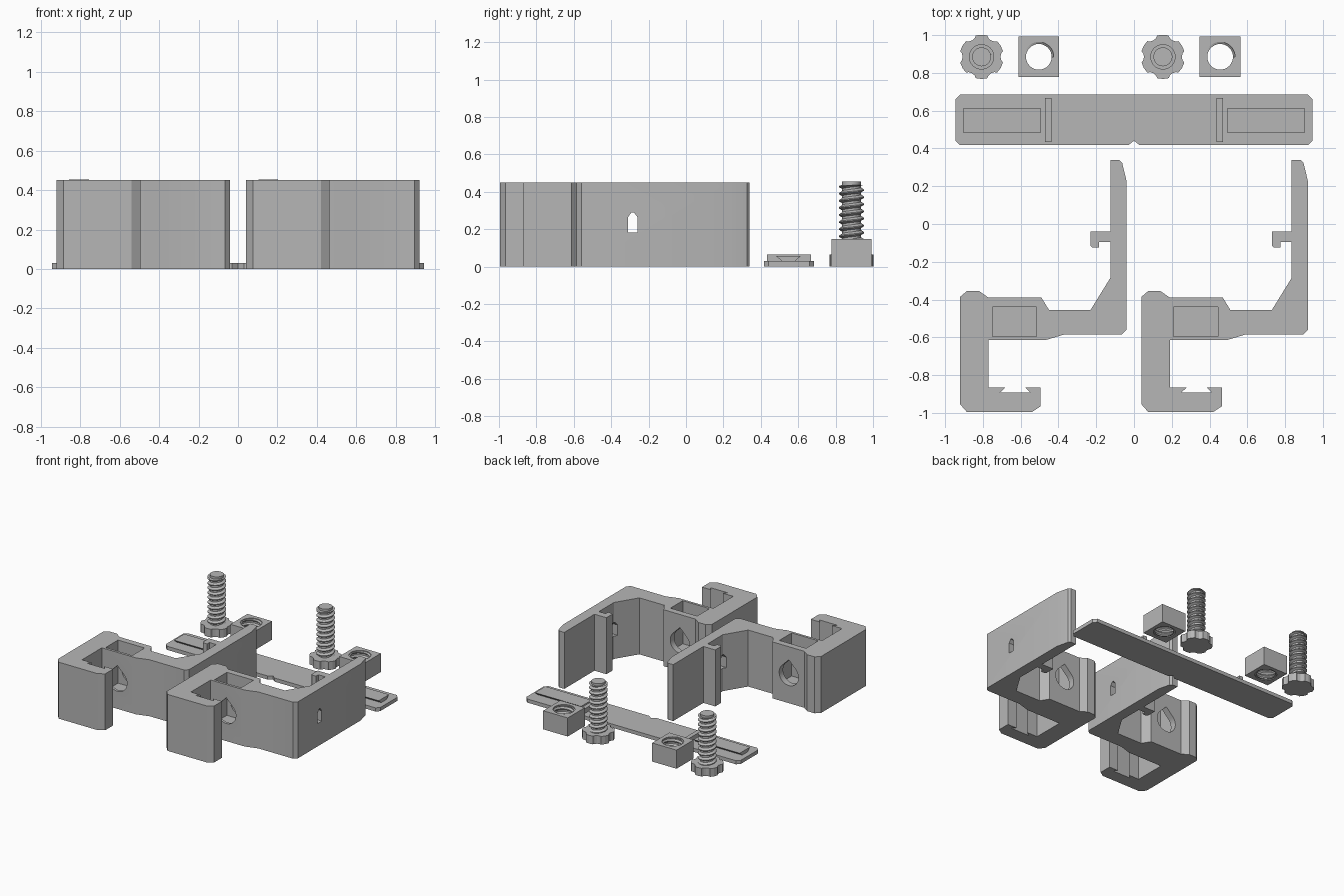
import bpy, bmesh
from math import sin, cos, pi, radians, sqrt

if "Cube" in bpy.data.objects:
    bpy.data.objects.remove(bpy.data.objects["Cube"])

GREY = (0.47, 0.47, 0.47, 1.0)
mat = bpy.data.materials.new("plain_grey")
mat.use_nodes = True
mat.diffuse_color = GREY
mat.node_tree.nodes["Principled BSDF"].inputs["Base Color"].default_value = GREY


def finish(name, bm):
    mesh = bpy.data.meshes.new(name)
    bm.to_mesh(mesh)
    bm.free()
    obj = bpy.data.objects.new(name, mesh)
    bpy.context.collection.objects.link(obj)
    mesh.materials.append(mat)
    return obj


def prism(name, outline, lo, hi, axis="z"):
    """Extrude a 2D outline from lo to hi along one axis."""
    place = {"x": lambda a, b, t: (t, a, b),
             "y": lambda a, b, t: (a, t, b),
             "z": lambda a, b, t: (a, b, t)}[axis]
    bm = bmesh.new()
    low = [bm.verts.new(place(a, b, lo)) for a, b in outline]
    high = [bm.verts.new(place(a, b, hi)) for a, b in outline]
    bm.faces.new(low)
    bm.faces.new(high)
    n = len(outline)
    for i in range(n):
        j = (i + 1) % n
        bm.faces.new((low[i], low[j], high[j], high[i]))
    bmesh.ops.recalc_face_normals(bm, faces=bm.faces)
    return finish(name, bm)


def rect(x0, x1, y0, y1):
    return [(x0, y0), (x1, y0), (x1, y1), (x0, y1)]


def circle(x, y, r, n=40):
    return [(x + r * cos(2 * pi * i / n), y + r * sin(2 * pi * i / n)) for i in range(n)]


def select_only(obj):
    bpy.ops.object.select_all(action="DESELECT")
    obj.select_set(True)
    bpy.context.view_layer.objects.active = obj


def cut(obj, cutter):
    mod = obj.modifiers.new("cut", "BOOLEAN")
    mod.operation = "DIFFERENCE"
    mod.solver = "EXACT"
    mod.object = cutter
    cutter.hide_render = True
    select_only(obj)
    bpy.ops.object.modifier_apply(modifier=mod.name)
    bpy.data.objects.remove(cutter)


def smooth(obj):
    select_only(obj)
    bpy.ops.object.shade_smooth_by_angle(angle=radians(25))


def thread(name, x, y, crest, root, z0, z1, pitch, inward=False, n=32):
    """Helical thread surface, trimmed flat at z0 and z1."""
    profile = [(0, crest), (0.15, crest), (0.45, root), (0.75, root)]
    rows = 4 * (int((z1 - z0) / pitch) + 4)
    bm = bmesh.new()
    grid = []
    for m in range(rows):
        off, r = profile[m % 4]
        ring = []
        for j in range(n):
            z = z0 + pitch * (m // 4 + off - 2 + j / n)
            a = 2 * pi * j / n
            ring.append(bm.verts.new((x + r * cos(a), y + r * sin(a), min(max(z, z0), z1))))
        grid.append(ring)
    for m in range(rows - 5):
        for j in range(n):
            k, s = ((j + 1), 0) if j + 1 < n else (0, 4)
            quad = [grid[m][j], grid[m + s][k], grid[m + s + 1][k], grid[m + 1][j]]
            bm.faces.new(quad[::-1] if inward else quad)
    bmesh.ops.remove_doubles(bm, verts=bm.verts, dist=0.00001)
    return finish(name, bm)


# Clamp bracket outline: hook with dovetail slot, bridge, arm with small catch
BRACKET = [
    (-.92, -.955), (-.885, -.995), (-.54, -.995), (-.495, -.965), (-.495, -.865),
    (-.575, -.865), (-.55, -.892), (-.71, -.892), (-.68, -.865), (-.77, -.865),
    (-.77, -.615), (-.47, -.615), (-.37, -.585), (-.065, -.585), (-.04, -.56),
    (-.04, .23), (-.063, .325), (-.08, .34), (-.125, .34), (-.125, -.04),
    (-.23, -.04), (-.23, -.115), (-.22, -.125), (-.185, -.125), (-.185, -.095),
    (-.125, -.095), (-.125, -.285), (-.23, -.455), (-.45, -.455), (-.49, -.39),
    (-.77, -.39), (-.82, -.355), (-.885, -.355), (-.92, -.385)]
HEIGHT = 0.45
MID = 0.225


def bracket(name, dx):
    obj = prism(name, [(x + dx, y) for x, y in BRACKET], 0, HEIGHT)
    # nut pocket, open at the top
    cut(obj, prism("pocket_cutter", rect(dx - .75, dx - .515, -.595, -.44), .107, .6))
    # teardrop screw hole through the bridge
    r, cx = .085, dx - .633
    drop = [(cx + r * cos(radians(a)), MID + r * sin(radians(a))) for a in range(135, 406, 10)]
    drop.append((cx + r * cos(pi / 4), MID + r * sin(pi / 4)))
    drop.append((cx, MID + r * sqrt(2)))
    cut(obj, prism("hole_cutter", drop, -.7, -.3, "y"))
    # small pointed slot through the arm
    slot = [(-.31, .182), (-.26, .182), (-.26, .265), (-.278, .29), (-.292, .29), (-.31, .265)]
    cut(obj, prism("slot_cutter", slot, dx - .3, dx + .03, "x"))
    smooth(obj)


def screw(name, x, y):
    # scalloped head
    shape = [(-15, .117), (0, .117), (15, .117), (20, .106), (30, .1), (40, .106)]
    head = [(x + r * cos(radians(a + 30 + 60 * i)), y + r * sin(radians(a + 30 + 60 * i)))
            for i in range(6) for a, r in shape]
    prism(name + "_head", head, 0, .065)
    # shaft core and thread
    smooth(prism(name + "_core", circle(x, y, .05), .05, .455))
    smooth(thread(name + "_thread", x, y, .067, .05, .055, .437, .038))


def nut(name, x, y):
    h = .108
    obj = prism(name, rect(x - h, x + h, y - h, y + h), 0, .148)
    cut(obj, prism("bore_cutter", circle(x, y, .079), -.1, .3))
    smooth(obj)
    smooth(thread(name + "_thread", x, y, .068, .08, .006, .142, .038, inward=True))


for side, dx in (("right", 0), ("left", .96)):
    bracket(side + "_bracket", dx)
    screw(side + "_screw", -.807 + dx, .885)
    nut(side + "_nut", -.504 + dx, .885)

# Sliding strip with chamfered corners and a centre notch
W, Y0, Y1, C = .945, .417, .685, .025
prism("strip", [(-W, Y0 + C), (-W + C, Y0), (-.03, Y0), (0, Y0 + .024), (.03, Y0),
                (W - C, Y0), (W, Y0 + C), (W, Y1 - C), (W - C, Y1), (-W + C, Y1),
                (-W, Y1 - C)], 0, .029)

# Dovetail rails and end stops on the strip
rail = [(.515, .028), (.58, .028), (.613, .056), (.482, .056)]
for side, s in (("right", -1), ("left", 1)):
    prism(side + "_rail", rail, *sorted((s * .495, s * .903)), "x")
    prism(side + "_stop", rect(*sorted((s * .437, s * .47)), .433, .667), .02, .066)
